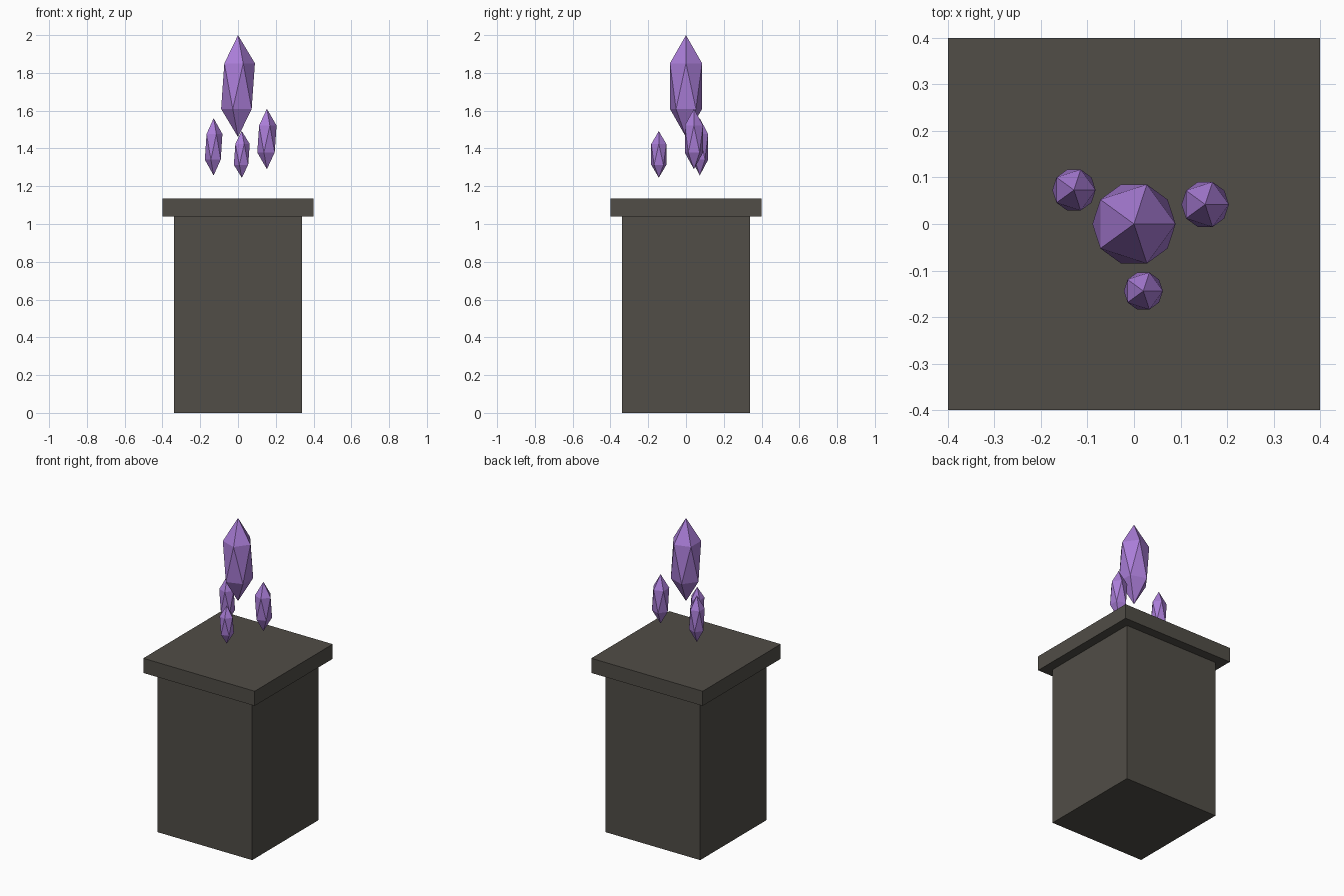
import bpy

cube = bpy.data.objects.get("Cube")
if cube:
    bpy.data.objects.remove(cube, do_unlink=True)


def make_material(name, color):
    mat = bpy.data.materials.new(name)
    mat.use_nodes = True
    mat.diffuse_color = color
    mat.node_tree.nodes["Principled BSDF"].inputs["Base Color"].default_value = color
    return mat


def finish(name, mat, scale):
    obj = bpy.context.object
    obj.name = name
    obj.scale = scale
    bpy.ops.object.transform_apply(location=False, rotation=False, scale=True)
    obj.data.materials.append(mat)
    return obj


def block(name, width, bottom, top, mat):
    bpy.ops.mesh.primitive_cube_add(size=1, location=(0, 0, (bottom + top) / 2))
    return finish(name, mat, (width, width, top - bottom))


def crystal(name, x, y, bottom, top, radius, mat):
    # A stretched icosahedron with its points up and down
    bpy.ops.mesh.primitive_ico_sphere_add(subdivisions=1, radius=1,
                                          location=(x, y, (bottom + top) / 2))
    return finish(name, mat, (radius, radius, (top - bottom) / 2))


stone = make_material("dark stone", (0.082, 0.075, 0.063, 1))
purple = make_material("purple crystal", (0.40, 0.205, 0.68, 1))

# Pedestal
block("pedestal_body", 0.68, 0, 1.04, stone)
block("pedestal_cap", 0.80, 1.04, 1.135, stone)

# Floating crystals
crystal("main_crystal", 0, 0, 1.46, 2.0, 0.10, purple)
crystal("left_crystal", 0.153, 0.042, 1.29, 1.61, 0.057, purple)
crystal("right_crystal", -0.129, 0.073, 1.257, 1.56, 0.052, purple)
crystal("front_crystal", 0.02, -0.144, 1.245, 1.492, 0.047, purple)
